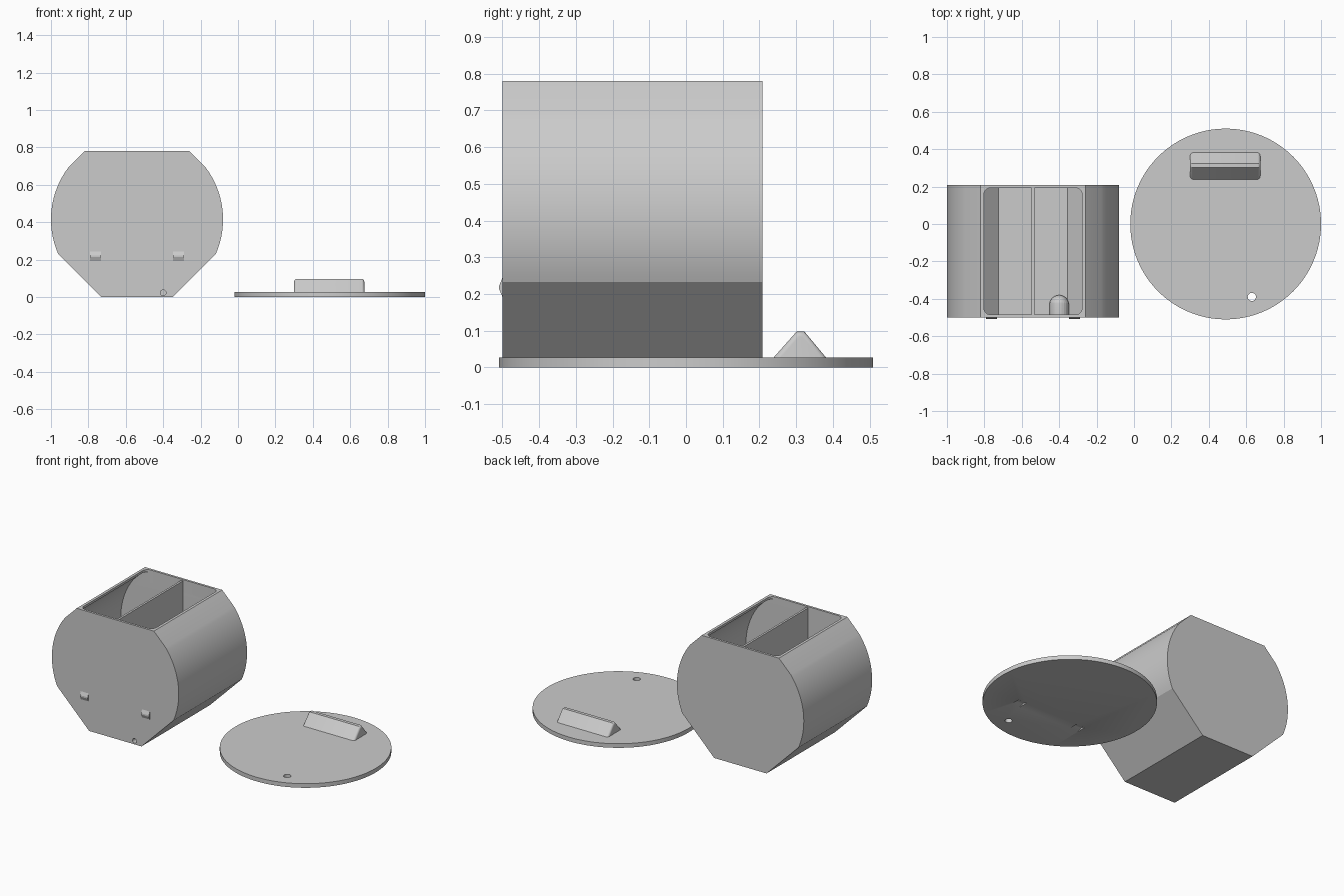
import bpy, bmesh, math
from mathutils import Vector, Matrix

if "Cube" in bpy.data.objects:
    bpy.data.objects.remove(bpy.data.objects["Cube"])

grey = bpy.data.materials.new("plain grey")
grey.diffuse_color = (0.6, 0.6, 0.6, 1)
grey.use_nodes = True
grey.node_tree.nodes["Principled BSDF"].inputs["Base Color"].default_value = grey.diffuse_color

BX, BZ = -0.54, 0.415            # axis of the bin
FRONT, BACK, WALL = -0.5, 0.208, 0.015
LX, LT = 0.49, 0.027             # lid centre and thickness


def finish(name, bm):
    bmesh.ops.recalc_face_normals(bm, faces=bm.faces)
    me = bpy.data.meshes.new(name)
    bm.to_mesh(me)
    bm.free()
    me.materials.append(grey)
    ob = bpy.data.objects.new(name, me)
    bpy.context.collection.objects.link(ob)
    return ob


def prism(name, points, direction):
    """Extrude a closed planar outline along a vector."""
    bm = bmesh.new()
    face = bm.faces.new([bm.verts.new(p) for p in points])
    out = bmesh.ops.extrude_face_region(bm, geom=[face])
    bmesh.ops.translate(bm, vec=direction,
                        verts=[g for g in out["geom"] if isinstance(g, bmesh.types.BMVert)])
    return finish(name, bm)


def circle(c, r, u, v, n):
    return [Vector(c) + r * (math.cos(a) * Vector(u) + math.sin(a) * Vector(v))
            for a in (2 * math.pi * i / n for i in range(n))]


def activate(ob):
    bpy.ops.object.select_all(action='DESELECT')
    ob.select_set(True)
    bpy.context.view_layer.objects.active = ob


def boolean(ob, other, op='DIFFERENCE'):
    m = ob.modifiers.new("cut", 'BOOLEAN')
    m.operation, m.object, m.solver = op, other, 'EXACT'
    activate(ob)
    bpy.ops.object.modifier_apply(modifier=m.name)
    bpy.data.objects.remove(other)


def smooth(ob, angle=12):
    activate(ob)
    bpy.ops.object.shade_smooth_by_angle(angle=math.radians(angle))


def bin_outline(t, y):
    """Circle with flat top, flat base and 45 degree flanks, inset by t."""
    r, s = 0.46 - t, math.sqrt(2)
    top, base = 0.365 - t, -0.415 + t
    d1, d2 = 0.645 - t * s, 0.605 - t * s
    a1 = math.pi / 4 - math.acos(min(1, d1 / (r * s)))
    a0 = -math.pi / 4 + math.acos(min(1, d2 / (r * s)))
    half = [(d2 + base, base)]
    half += [(r * math.cos(a), r * math.sin(a))
             for a in (a0 + (a1 - a0) * i / 24 for i in range(25))]
    half += [(d1 - top, top)]
    pts = half + [(-x, z) for x, z in reversed(half)]
    return [(BX + x, y, BZ + z) for x, z in pts]


def tab_prism(name, cx, wide, section):
    return prism(name, [(cx - wide / 2, y, z) for y, z in section], (wide, 0, 0))


# Bin shell with its hollow
body = prism("bin_body", bin_outline(0, FRONT), (0, BACK - FRONT, 0))
y0, y1 = FRONT + WALL, BACK - WALL
boolean(body, prism("hollow", bin_outline(WALL, y0), (0, y1 - y0, 0)))

# Rounded opening in the top
opening, rad = [], 0.035
hx, hy, cy = 0.262, (y1 - y0) / 2, (y0 + y1) / 2
for k, (sx, sy) in enumerate([(1, 1), (-1, 1), (-1, -1), (1, -1)]):
    for i in range(7):
        a = math.pi / 2 * (k + i / 6)
        opening.append((BX + sx * (hx - rad) + rad * math.cos(a),
                        cy + sy * (hy - rad) + rad * math.sin(a), 0.7))
boolean(body, prism("opening", opening, (0, 0, 0.2)))

# Round-ended pocket boss on the floor behind the front wall
bm = bmesh.new()
bmesh.ops.create_uvsphere(bm, u_segments=24, v_segments=12, radius=0.052)
bmesh.ops.rotate(bm, verts=bm.verts, matrix=Matrix.Rotation(math.pi / 2, 3, 'X'))
for v in bm.verts:
    if v.co.y < -0.001:
        v.co.y = -0.001
bmesh.ops.bisect_plane(bm, geom=bm.verts[:] + bm.edges[:] + bm.faces[:],
                       plane_co=(0, 0, 0), plane_no=(0, 1, 0), clear_inner=True, dist=1e-5)
rim = [e for e in bm.edges if e.is_boundary]
out = bmesh.ops.extrude_edge_only(bm, edges=rim)
bmesh.ops.translate(bm, vec=(0, -0.06, 0),
                    verts=[g for g in out["geom"] if isinstance(g, bmesh.types.BMVert)])
bmesh.ops.holes_fill(bm, edges=[e for e in bm.edges if e.is_boundary])
bmesh.ops.translate(bm, vec=(-0.4, -0.432, 0.024), verts=bm.verts)
bmesh.ops.bisect_plane(bm, geom=bm.verts[:] + bm.edges[:] + bm.faces[:],
                       plane_co=(0, 0, 0.006), plane_no=(0, 0, 1), clear_inner=True)
bmesh.ops.holes_fill(bm, edges=[e for e in bm.edges if e.is_boundary])
boss = finish("pocket_boss", bm)
boolean(body, boss, 'UNION')

# Round pocket bored through the front wall
boolean(body, prism("pocket", circle((-0.4, -0.52, 0.023), 0.015, (1, 0, 0), (0, 0, 1), 24),
                    (0, 0.08, 0)))
smooth(body)

# Central divider
prism("divider", [(BX - 0.007, y0 - 0.005, 0.008), (BX + 0.007, y0 - 0.005, 0.008),
                  (BX + 0.007, y1 + 0.005, 0.008), (BX - 0.007, y1 + 0.005, 0.008)],
      (0, 0, 0.764))

# Wedge tabs on the front
for side, sx in (("left", -1), ("right", 1)):
    tab_prism("tab_" + side, BX + sx * 0.222, 0.057,
              [(-0.499, 0.19), (-0.509, 0.213), (-0.509, 0.222), (-0.499, 0.247)])

# Lid disc with a through hole and matching wedge slots underneath
lid = prism("lid", circle((LX, 0, 0), 0.51, (1, 0, 0), (0, 1, 0), 96), (0, 0, LT))
boolean(lid, prism("hole", circle((0.63, -0.39, -0.05), 0.022, (1, 0, 0), (0, 1, 0), 24),
                   (0, 0, 0.15)))
for sx in (-1, 1):
    boolean(lid, tab_prism("slot", LX + sx * 0.222, 0.06,
                           [(-0.23, -0.001), (-0.2, 0.011), (-0.19, 0.011), (-0.163, -0.001)]))
smooth(lid, 30)

# Lid grip: trapezoid bar with rounded ends
grip = tab_prism("lid_grip", 0.4875, 0.375,
                 [(0.237, LT - 0.002), (0.301, 0.097), (0.323, 0.097), (0.383, LT - 0.002)])
bm = bmesh.new()
bm.from_mesh(grip.data)
ends = [e for e in bm.edges if abs(e.verts[0].co.x - e.verts[1].co.x) < 1e-4
        and max(v.co.z for v in e.verts) > 0.05]
bmesh.ops.bevel(bm, geom=ends, offset=0.014, segments=4, profile=0.5, affect='EDGES')
bm.to_mesh(grip.data)
bm.free()
smooth(grip, 30)
